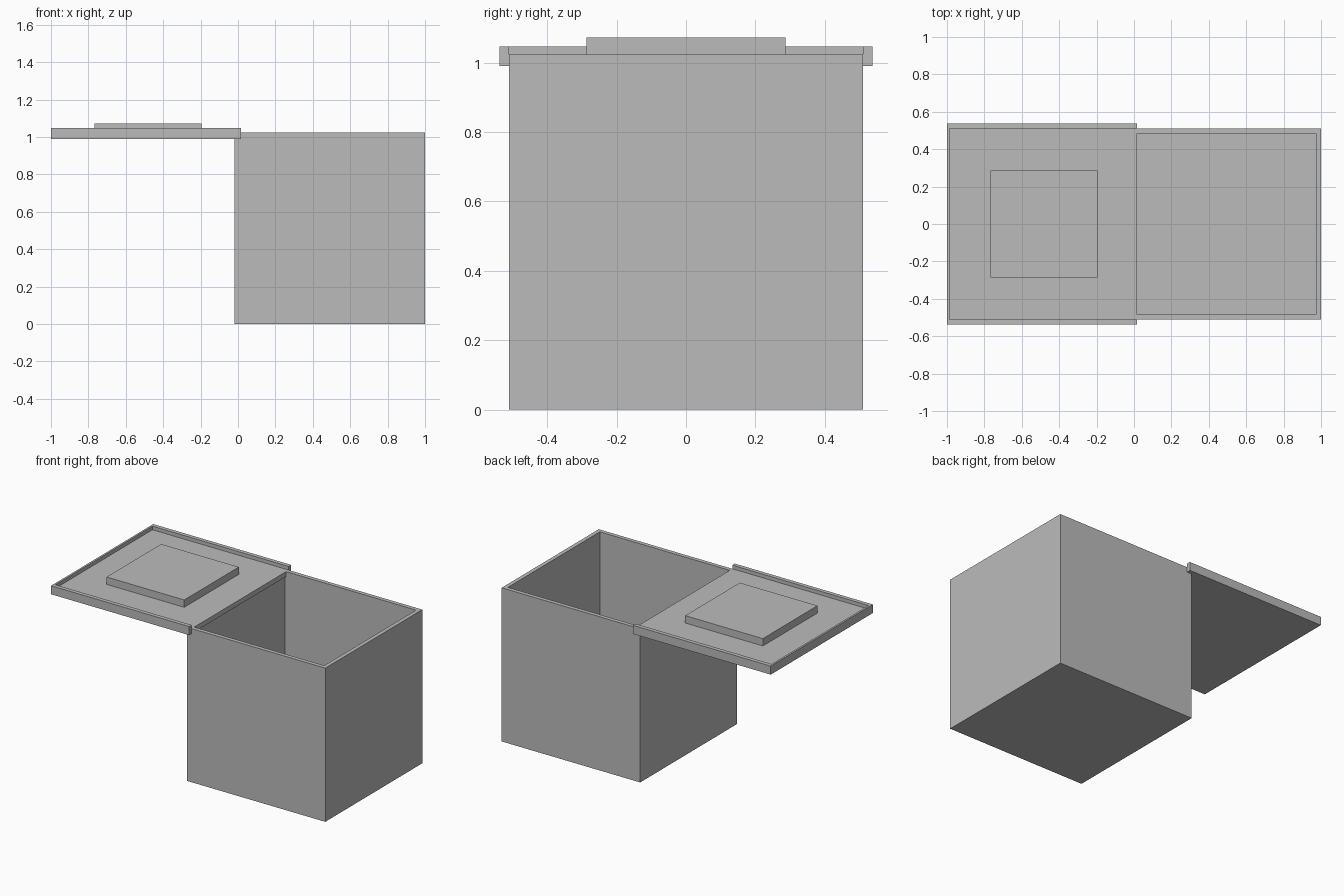
import bpy
import bmesh
from mathutils import Vector

cube = bpy.data.objects.get("Cube")
if cube:
    bpy.data.objects.remove(cube, do_unlink=True)

# Single plain grey material
grey = bpy.data.materials.new("plain_grey")
grey.use_nodes = True
GREY = (0.5, 0.5, 0.5, 1)
grey.diffuse_color = GREY
grey.node_tree.nodes["Principled BSDF"].inputs["Base Color"].default_value = GREY


def block(name, low, high):
    """Axis-aligned box between two corners."""
    low, high = Vector(low), Vector(high)
    bm = bmesh.new()
    bmesh.ops.create_cube(bm, size=1)
    bmesh.ops.scale(bm, vec=high - low, verts=bm.verts)
    bmesh.ops.translate(bm, vec=(low + high) / 2, verts=bm.verts)
    mesh = bpy.data.meshes.new(name)
    bm.to_mesh(mesh)
    bm.free()
    mesh.materials.append(grey)
    obj = bpy.data.objects.new(name, mesh)
    bpy.context.collection.objects.link(obj)
    return obj


WALL = 0.027
TOP = 1.023          # height of the open edge and of the lid plate
HALF = 0.51          # half depth of the box
LID_HALF = 0.537
LID_LOW, RIM_TOP = 0.99, 1.047
LID_END, HINGE_END = -1.0, 0.016

# Open box: top face inset and pushed down to form walls and floor
box = block("open_box", (-0.02, -HALF, 0), (1, HALF, TOP))
bm = bmesh.new()
bm.from_mesh(box.data)
top = max(bm.faces, key=lambda f: f.calc_center_median().z)
bmesh.ops.inset_region(bm, faces=[top], thickness=WALL, use_even_offset=True)
well = bmesh.ops.extrude_discrete_faces(bm, faces=[top])["faces"][0]
bmesh.ops.translate(bm, vec=(0, 0, WALL - TOP), verts=well.verts)
bm.to_mesh(box.data)
bm.free()

# Lid plate, swung open flat beside the box
block("lid_plate", (LID_END, -HALF, LID_LOW), (HINGE_END, HALF, TOP))

# Lid rim on three sides, open towards the hinge
for side, name in ((-1, "lid_rim_front"), (1, "lid_rim_back")):
    y0, y1 = sorted((side * HALF, side * LID_HALF))
    block(name, (LID_END, y0, LID_LOW), (HINGE_END, y1, RIM_TOP))
block("lid_rim_end", (LID_END, -HALF, LID_LOW), (LID_END + 0.013, HALF, RIM_TOP))

# Raised square panel on the lid
block("lid_panel", (-0.767, -0.287, TOP), (-0.195, 0.287, 1.072))
